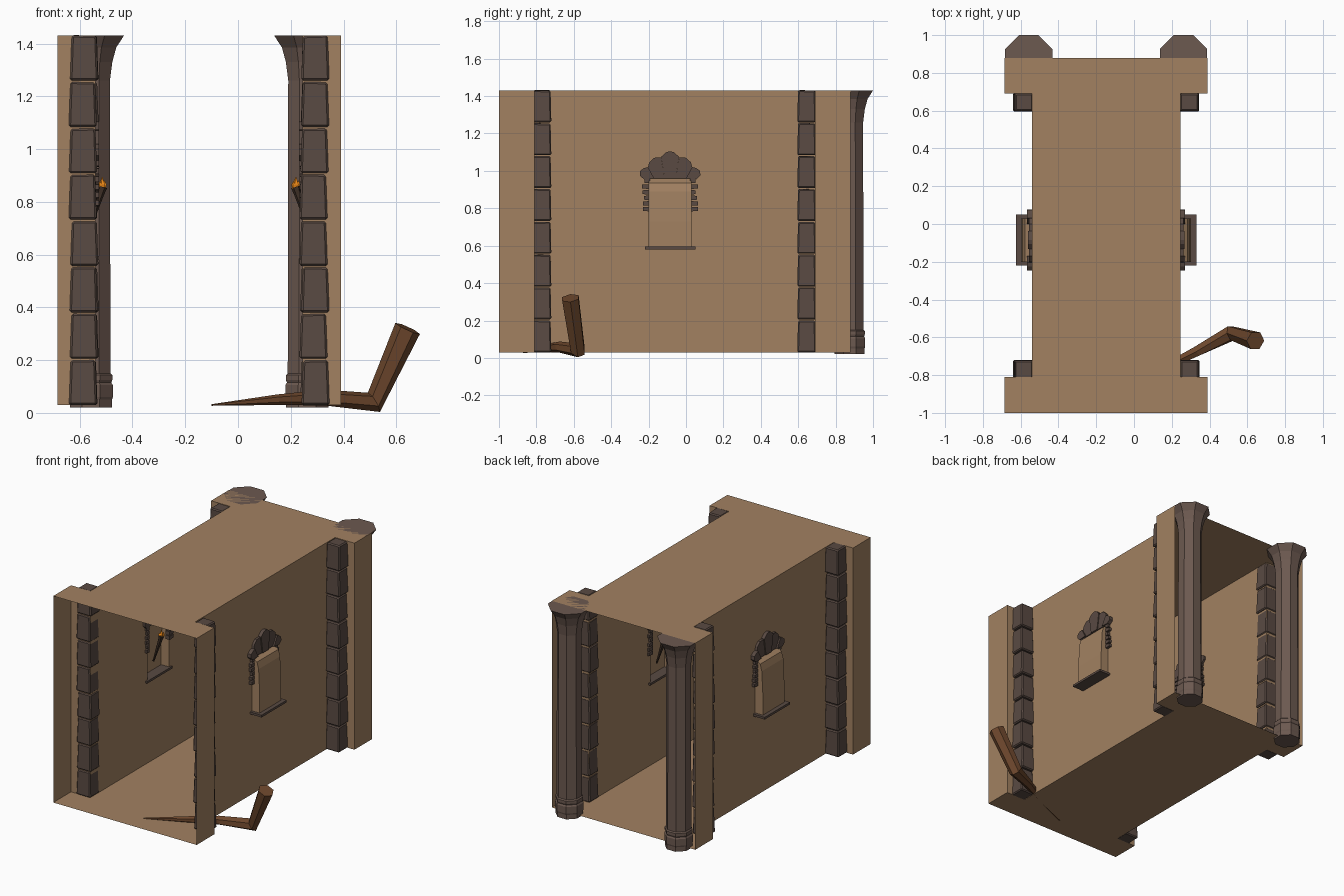
import bpy, bmesh, math, random
from mathutils import Vector

if "Cube" in bpy.data.objects:
    bpy.data.objects.remove(bpy.data.objects["Cube"])

random.seed(4)
CX = -0.1475            # mid-plane of the corridor
NARROW, WIDE = 0.3925, 0.5375
Z0, Z1 = 0.03, 1.43
WY0, WY1, WZ0, WZ1 = -0.2, 0.03, 0.595, 0.96   # window opening
WC = -0.085


def mat(name, rgb):
    m = bpy.data.materials.new(name)
    m.diffuse_color = (*rgb, 1)
    m.use_nodes = True
    m.node_tree.nodes["Principled BSDF"].inputs["Base Color"].default_value = m.diffuse_color
    return m


PLASTER = mat("plaster", (0.36, 0.22, 0.12))
STONE = mat("dark_stone", (0.10, 0.068, 0.055))
PILLAR = mat("pillar_stone", (0.15, 0.10, 0.08))
WOOD = mat("wood", (0.15, 0.062, 0.025))
CHAR = mat("torch_wood", (0.05, 0.03, 0.02))
FIRE = mat("flame", (0.95, 0.28, 0.01))


def finish(bm, name, material, closed=True):
    if closed:
        bmesh.ops.recalc_face_normals(bm, faces=bm.faces)
    me = bpy.data.meshes.new(name)
    bm.to_mesh(me)
    bm.free()
    me.materials.append(material)
    ob = bpy.data.objects.new(name, me)
    bpy.context.collection.objects.link(ob)
    return ob


def face(bm, pts):
    return bm.faces.new([bm.verts.new(p) for p in pts])


def prism(bm, pts, shift):
    """Solid made by moving a polygon along a vector."""
    a = [bm.verts.new(p) for p in pts]
    b = [bm.verts.new(Vector(p) + Vector(shift)) for p in pts]
    bm.faces.new(a)
    bm.faces.new(b[::-1])
    for i in range(len(a)):
        j = (i + 1) % len(a)
        bm.faces.new((a[i], b[i], b[j], a[j]))
    return a + b


def tube(bm, path, radii, n, twist=0.0):
    """Tapered n-sided tube with mitred rings."""
    path = [Vector(p) for p in path]
    rings = []
    for i, p in enumerate(path):
        d0 = (p - path[i - 1]).normalized() if i else Vector()
        d1 = (path[i + 1] - p).normalized() if i < len(path) - 1 else Vector()
        t = (d0 + d1).normalized()
        u = t.cross(Vector((0, 1, 0))).normalized()
        v = t.cross(u)
        rings.append([bm.verts.new(p + radii[i] * (
            u * math.cos(2 * math.pi * k / n + twist) + v * math.sin(2 * math.pi * k / n + twist)))
            for k in range(n)])
    for a, b in zip(rings, rings[1:]):
        for k in range(n):
            bm.faces.new((a[k], a[(k + 1) % n], b[(k + 1) % n], b[k]))
    bm.faces.new(rings[0][::-1])
    bm.faces.new(rings[-1])


# floor and ceiling share one stepped outline
half = [(WIDE, -1), (WIDE, -0.81), (NARROW, -0.81), (NARROW, 0.69), (WIDE, 0.69), (WIDE, 0.88)]
outline = [(CX + d, y) for d, y in half] + [(CX - d, y) for d, y in reversed(half)]
for name, z in (("floor", Z0), ("ceiling", Z1)):
    bm = bmesh.new()
    pts = [(x, y, z) for x, y in outline]
    face(bm, pts)
    finish(bm, name, PLASTER, False)

for s, side in ((-1, "left"), (1, "right")):
    def X(d):
        return CX + s * d

    # wall with window opening, stepped ends
    bm = bmesh.new()
    for i, (a, b) in enumerate(zip(half, half[1:])):
        if i != 2:
            face(bm, [(X(a[0]), a[1], Z0), (X(b[0]), b[1], Z0), (X(b[0]), b[1], Z1), (X(a[0]), a[1], Z1)])
    ys, zs = (-0.81, WY0, WY1, 0.69), (Z0, WZ0, WZ1, Z1)
    for i in range(3):
        for j in range(3):
            if (i, j) != (1, 1):
                face(bm, [(X(NARROW), ys[i], zs[j]), (X(NARROW), ys[i + 1], zs[j]),
                          (X(NARROW), ys[i + 1], zs[j + 1]), (X(NARROW), ys[i], zs[j + 1])])
    bmesh.ops.remove_doubles(bm, verts=bm.verts, dist=1e-5)
    finish(bm, side + "_wall", PLASTER)

    # niche pushed out behind the window, back curving in at the top
    prof = [(0.45, WZ0), (0.45, 0.73), (0.442, 0.89), (0.43, 0.935), (NARROW, WZ1)]
    bm = bmesh.new()
    for a, b in zip(prof, prof[1:]):
        face(bm, [(X(a[0]), WY0, a[1]), (X(a[0]), WY1, a[1]), (X(b[0]), WY1, b[1]), (X(b[0]), WY0, b[1])])
    for y in (WY0, WY1):
        face(bm, [(X(NARROW), y, WZ0)] + [(X(d), y, z) for d, z in prof])
    bmesh.ops.remove_doubles(bm, verts=bm.verts, dist=1e-5)
    finish(bm, side + "_niche", PLASTER)

    # window sill
    bm = bmesh.new()
    prism(bm, [(X(0.38), -0.22, 0.58), (X(0.38), 0.05, 0.58), (X(0.38), 0.05, WZ0), (X(0.38), -0.22, WZ0)],
          (s * 0.098, 0, 0))
    finish(bm, side + "_window_sill", STONE)

    # arch stones: keystone, shoulders and end stones (offset from window centre, height)
    bm = bmesh.new()
    key = [(-0.03, 0.96), (0.03, 0.96), (0.048, 1.075), (0.02, 1.1), (0, 1.105), (-0.02, 1.1), (-0.048, 1.075)]
    shoulder = [(0.03, 0.96), (0.085, 0.96), (0.118, 1.02), (0.112, 1.045), (0.085, 1.07), (0.048, 1.072)]
    end = [(0.085, 0.96), (0.14, 0.955), (0.162, 0.975), (0.16, 1.0), (0.14, 1.015), (0.118, 1.02)]
    for poly, depth, signs in ((key, 0.036, (1,)), (shoulder, 0.03, (-1, 1)), (end, 0.04, (-1, 1))):
        for m in signs:
            prism(bm, [(X(NARROW - 0.014), WC + m * y, z) for y, z in poly], (s * depth, 0, 0))
    finish(bm, side + "_window_arch", STONE)

    # thin jamb stones under the arch
    bm = bmesh.new()
    for m in (-1, 1):
        for k in range(6):
            z, w = 0.783 + k * 0.03, 0.135 + random.uniform(0, 0.015)
            y0, y1 = WC + m * 0.107, WC + m * w
            vs = prism(bm, [(X(0.38), y0, z), (X(0.38), y1, z + 0.003), (X(0.38), y1, z + 0.023),
                            (X(0.38), y0, z + 0.026)], (s * 0.032, 0, 0))
    finish(bm, side + "_window_jambs", STONE)

    # torch leaning out of the niche
    bm = bmesh.new()
    tube(bm, [(X(0.427), WC, 0.67), (X(0.375), WC, 0.83), (X(0.367), WC, 0.857)], [0.006, 0.015, 0.019], 6)
    finish(bm, side + "_torch", CHAR)
    bm = bmesh.new()
    for dx, dy, h, r in ((0, 0, 0.895, 0.012), (0.009, 0.008, 0.88, 0.008), (-0.009, -0.008, 0.877, 0.008)):
        x, y = X(0.367) + dx, WC + dy
        tube(bm, [(x, y, 0.85), (x, y, 0.866), (x, y, h)], [r * 0.7, r, 0.001], 5)
    finish(bm, side + "_flame", FIRE)

    # stacked corner blocks
    for yc, label in ((-0.77, "front"), (0.645, "back")):
        bm = bmesh.new()
        for k in range(8):
            z = Z0 + k * 0.1757
            ret = bmesh.ops.create_cube(bm, size=1)
            lean = random.uniform(-0.004, 0.004)
            for v in ret["verts"]:
                top = v.co.z > 0
                w = 0.094 if top else 0.106
                v.co = Vector((X(0.4375) + v.co.x * w + lean, yc + v.co.y * (0.092 if top else 0.1),
                               z + (0.17 if top else 0.0) + random.uniform(-0.002, 0.002) * top))
        bmesh.ops.bevel(bm, geom=list(bm.edges), offset=0.007, segments=1, affect='EDGES')
        finish(bm, f"{side}_{label}_blocks", STONE)

    # octagonal pillar at the back: (apothem, height)
    bm = bmesh.new()
    prof = [(0.08, 0.02), (0.08, 0.05), (0.083, 0.06), (0.083, 0.105), (0.077, 0.115), (0.081, 0.125),
            (0.081, 0.143), (0.074, 0.15), (0.072, 1.26), (0.081, 1.33), (0.096, 1.385), (0.125, Z1)]
    c = math.cos(math.pi / 8)
    tube(bm, [(X(0.41), 0.875, z) for r, z in prof], [r / c for r, z in prof], 8, math.pi / 8)
    finish(bm, side + "_pillar", PILLAR)

# bent root breaking through the front right corner
bm = bmesh.new()
tube(bm, [(-0.1, -0.87, 0.03), (0.15, -0.765, 0.05), (0.33, -0.675, 0.058), (0.515, -0.578, 0.04),
          (0.643, -0.618, 0.32)], [0.003, 0.02, 0.03, 0.043, 0.051], 6)
finish(bm, "bent_root", WOOD)
